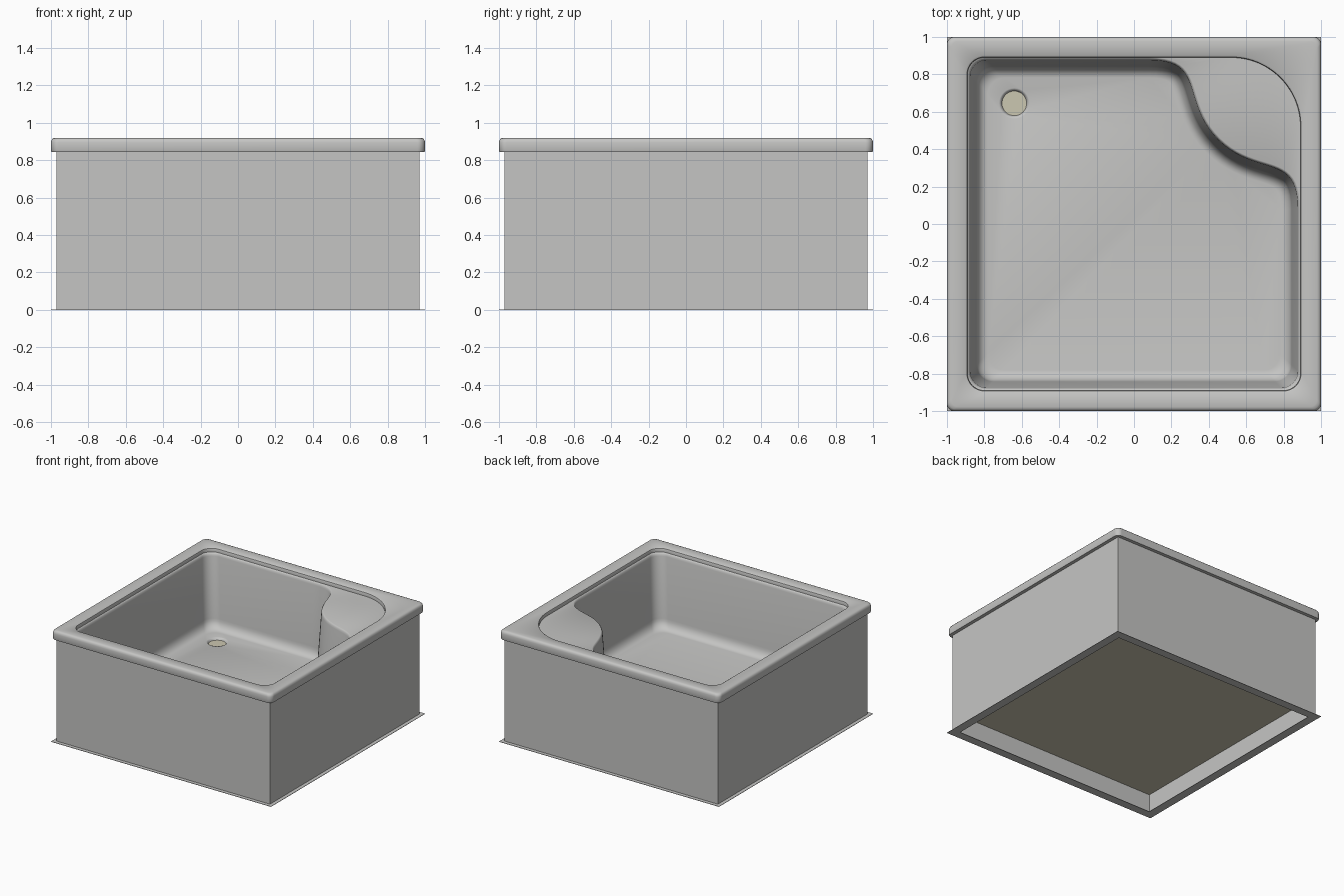
import bpy, bmesh, math
from mathutils import Vector

cube = bpy.data.objects.get("Cube")
if cube:
    bpy.data.objects.remove(cube, do_unlink=True)


def material(name, colour):
    m = bpy.data.materials.new(name)
    m.use_nodes = True
    m.diffuse_color = (*colour, 1)
    m.node_tree.nodes["Principled BSDF"].inputs["Base Color"].default_value = (*colour, 1)
    return m


GREY = material("warm grey acrylic", (0.56, 0.56, 0.55))
CREAM = material("pale cream", (0.60, 0.57, 0.44))


def finish(name, bm, mat, smooth=True):
    bmesh.ops.remove_doubles(bm, verts=bm.verts, dist=0.0002)
    mesh = bpy.data.meshes.new(name)
    bm.to_mesh(mesh)
    bm.free()
    mesh.materials.append(mat)
    ob = bpy.data.objects.new(name, mesh)
    bpy.context.collection.objects.link(ob)
    if smooth:
        bpy.ops.object.select_all(action="DESELECT")
        ob.select_set(True)
        bpy.context.view_layer.objects.active = ob
        bpy.ops.object.shade_smooth_by_angle(angle=math.radians(35))
    return ob


def ring(bm, pts, z):
    return [bm.verts.new((p[0], p[1], z)) for p in pts]


def loft(bm, rings):
    for a, b in zip(rings, rings[1:]):
        for i in range(len(a)):
            j = (i + 1) % len(a)
            bm.faces.new((a[i], a[j], b[j], b[i]))


# Outline helpers; every outline has the same number of points
N, K, START = 20, 10, 0.08


def arc(cx, cy, r, a0, a1, n):
    return [Vector((cx + r * math.cos(a0 + (a1 - a0) * i / n),
                    cy + r * math.sin(a0 + (a1 - a0) * i / n))) for i in range(n + 1)]


def corner_path(a, r):
    """Back-left corner as a straight run, an arc and a straight run."""
    c = a - r
    n = N // 4
    run = [Vector((START + (c - START) * i / n, a)) for i in range(n)]
    bend = arc(c, c, r, math.pi / 2, 0, 2 * (N - n))
    return run + bend + [Vector((p.y, p.x)) for p in reversed(run)]


def seat_path(d):
    """S-shaped seat edge, mirrored over the diagonal, moved d into the basin."""
    ctrl = [Vector(p) for p in ((START, .89), (.40, .89), (.26, .66), (.46, .46))]
    half = []
    for i in range(N + 1):
        t = i / N
        w = ((1 - t) ** 3, 3 * t * (1 - t) ** 2, 3 * t * t * (1 - t), t ** 3)
        half.append(sum((c * k for c, k in zip(ctrl, w)), Vector((0, 0))))
    pts = half + [Vector((p.y, p.x)) for p in reversed(half[:-1])]
    out = []
    for i, p in enumerate(pts):
        if i == 0:
            normal = Vector((0, -1))
        elif i == len(pts) - 1:
            normal = Vector((-1, 0))
        else:
            t = (pts[i + 1] - pts[i - 1]).normalized()
            normal = Vector((t.y, -t.x))
        out.append(p + normal * d)
    return out


def outline(a, r, path):
    c = a - r
    q = math.pi / 2
    return (path + arc(c, -c, r, 0, -q, K) + arc(-c, -c, r, -q, -2 * q, K)
            + arc(-c, c, r, -2 * q, -3 * q, K))


def rim(a, r, seat_r):
    return outline(a, r, corner_path(a, seat_r))


def basin(d):
    return outline(.89 - d, .09, seat_path(d))


# Tub: rolled rim, seat ledge, basin walls and floor with the drain recess
bm = bmesh.new()
rings = [ring(bm, rim(a, r, r), z) for a, r, z in
         ((.965, .01, .845), (.998, .04, .845), (1, .04, .85), (1, .04, .895),
          (.997, .04, .908), (.990, .04, .916), (.978, .04, .92))]
rings += [ring(bm, rim(a, a - .80, a - .52), z) for a, z in
          ((.902, .918), (.893, .912), (.89, .903), (.89, .885))]
rings += [ring(bm, basin(d), z) for d, z in
          ((0, .885), (.006, .882), (.011, .873), (.014, .86), (.048, .37))]
for i in range(1, 7):
    t = math.pi / 2 * i / 6
    rings.append(ring(bm, basin(.048 + .06 * (1 - math.cos(t))), .37 - .08 * math.sin(t)))
loft(bm, rings)
DRAIN = (-.64, .645)
hole = [ring(bm, arc(*DRAIN, r, 0, 2 * math.pi, 32)[:-1], z)
        for r, z in ((.082, .29), (.076, .288), (.070, .281), (.064, .268))]
loft(bm, hole)
edges = [bm.edges.get((loop[i - 1], loop[i])) for loop in (rings[-1], hole[0])
         for i in range(len(loop))]
bmesh.ops.triangle_fill(bm, edges=edges, use_beauty=True, normal=(0, 0, 1))
bmesh.ops.recalc_face_normals(bm, faces=bm.faces)
if sum((f.normal.z * f.calc_area() for f in bm.faces)) < 0:
    bmesh.ops.reverse_faces(bm, faces=bm.faces)
finish("tub", bm, GREY)

# Drain cover
bm = bmesh.new()
bm.faces.new(ring(bm, arc(*DRAIN, .066, 0, 2 * math.pi, 32)[:-1], .272))
finish("drain_cover", bm, CREAM, False)


def square(a):
    return [(a, a), (-a, a), (-a, -a), (a, -a)]


def frame(name, outer, inner, z0, z1):
    """Square tube closed at both ends."""
    bm = bmesh.new()
    loops = [ring(bm, square(a), z) for a, z in
             ((outer, z0), (outer, z1), (inner, z1), (inner, z0))]
    loft(bm, loops + loops[:1])
    bmesh.ops.recalc_face_normals(bm, faces=bm.faces)
    finish(name, bm, GREY, False)


# Skirt walls and the thin flange at their foot
frame("skirt", .97, .94, 0.002, .846)
frame("base_flange", 1.0, .93, 0, .003)

# Support board under the floor
bm = bmesh.new()
bmesh.ops.create_cube(bm, size=1)
bmesh.ops.scale(bm, vec=(1.89, 1.89, .012), verts=bm.verts)
bmesh.ops.translate(bm, vec=(0, 0, .161), verts=bm.verts)
finish("support_board", bm, CREAM, False)
